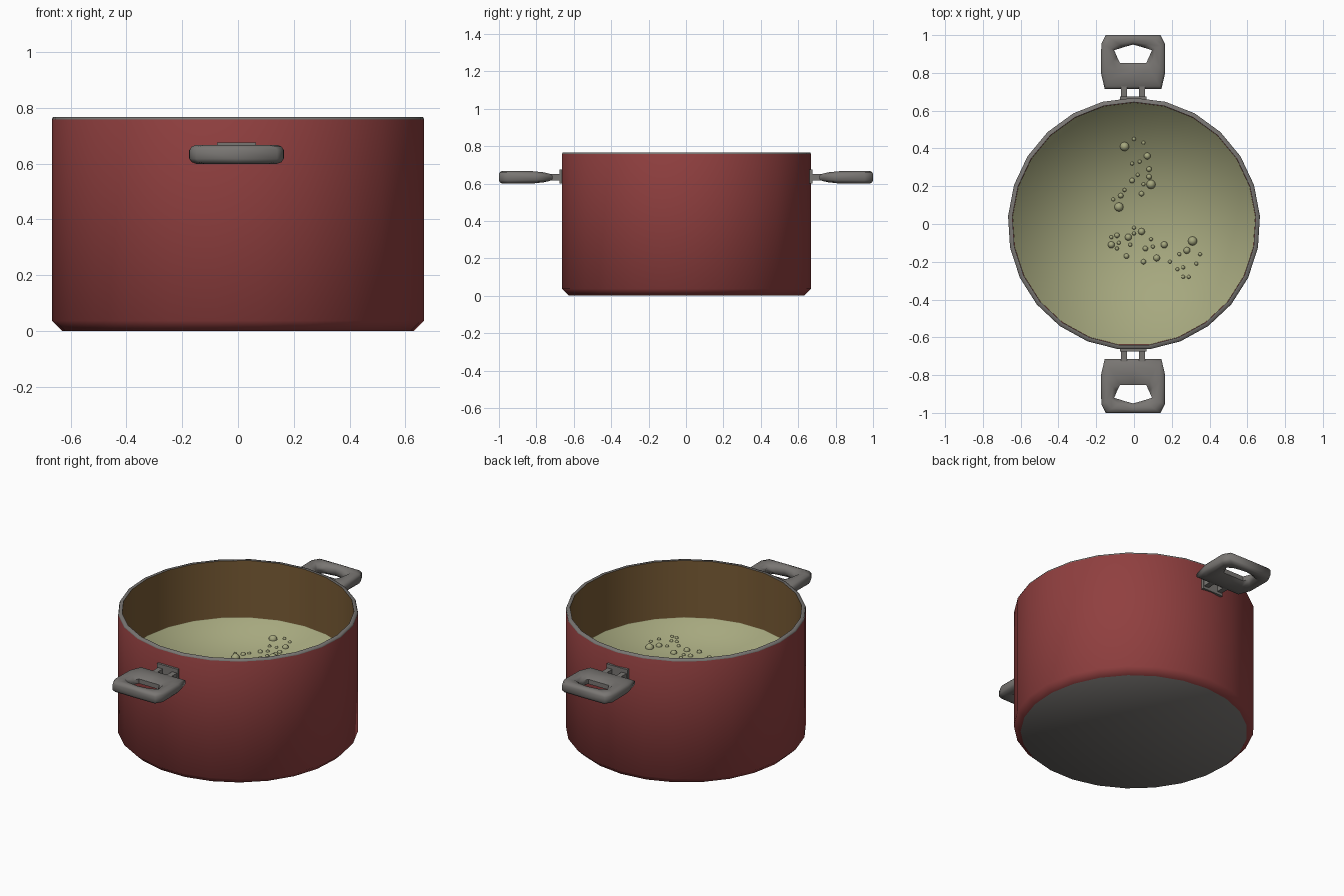
import bpy
import bmesh
from math import cos, sin, pi, radians

SIDES = 25
SOUP_Z = 0.415

cube = bpy.data.objects.get("Cube")
if cube:
    bpy.data.objects.remove(cube, do_unlink=True)


def make_material(name, r, g, b):
    mat = bpy.data.materials.new(name)
    mat.use_nodes = True
    colour = (r, g, b, 1)
    mat.diffuse_color = colour
    mat.node_tree.nodes["Principled BSDF"].inputs["Base Color"].default_value = colour
    return mat


red = make_material("red enamel", 0.28, 0.05, 0.05)
grey = make_material("grey metal", 0.19, 0.18, 0.17)
brown = make_material("brown lining", 0.19, 0.105, 0.035)
green = make_material("pale green soup", 0.38, 0.39, 0.21)


def finish(bm, name, materials, angle):
    """Turn a bmesh into a smooth-shaded object."""
    bmesh.ops.remove_doubles(bm, verts=bm.verts, dist=0.0001)
    mesh = bpy.data.meshes.new(name)
    bm.to_mesh(mesh)
    bm.free()
    for mat in materials:
        mesh.materials.append(mat)
    obj = bpy.data.objects.new(name, mesh)
    bpy.context.collection.objects.link(obj)
    bpy.ops.object.select_all(action="DESELECT")
    obj.select_set(True)
    bpy.context.view_layer.objects.active = obj
    if angle >= 180:
        bpy.ops.object.shade_smooth()
    else:
        bpy.ops.object.shade_smooth_by_angle(angle=radians(angle))
    return obj


def lathe(name, profile, slots, materials, angle):
    """Spin a profile of (radius, z); each span takes its own material slot."""
    bm = bmesh.new()
    rings = []
    for r, z in profile:
        if r == 0:
            rings.append([bm.verts.new((0, 0, z))] * SIDES)
            continue
        turn = [2 * pi * i / SIDES + pi / 2 for i in range(SIDES)]
        rings.append([bm.verts.new((r * cos(a), r * sin(a), z)) for a in turn])
    for low, high, slot in zip(rings, rings[1:], slots):
        for i in range(SIDES):
            j = (i + 1) % SIDES
            corners = list(dict.fromkeys((low[i], low[j], high[j], high[i])))
            bm.faces.new(corners).material_index = slot
    return finish(bm, name, materials, angle)


# Pot: base, chamfer, wall, rim and lining
lathe("pot",
      [(0, 0), (0.63, 0), (0.668, 0.037), (0.668, 0.758),
       (0.664, 0.767), (0.645, 0.767), (0.645, SOUP_Z - 0.02)],
      [0, 1, 1, 0, 0, 2], [grey, red, brown], 80)

# Soup with a tiny raised edge
lathe("soup", [(0.644, SOUP_Z + 0.004), (0.644, SOUP_Z), (0, SOUP_Z)],
      [0, 0], [green], 180)

# Bubbles grouped by radius, positions in hundredths
bubbles = {
    0.024: [(-5, 41), (9, 21), (-8, 9), (31, -9)],
    0.018: [(7, 36), (4, -4), (-3, -7), (-12, -11), (12, -18), (16, -11), (28, -14)],
    0.014: [(8, 29), (8, 25), (-1, 23), (4, 16), (-7, 15), (-9, -6), (-4, -17),
            (6, -13), (5, -20)],
    0.010: [(0, 45), (5, 43), (-1, 32), (3, 33), (2, 26), (5, 21), (-5, 18),
            (-11, 13), (0, -2), (0, -5), (-12, -7), (-8, -10), (-9, -13), (-2, -11),
            (9, -8), (10, -12), (24, -16), (19, -20), (35, -16), (33, -21),
            (26, -23), (23, -24), (26, -28), (29, -28)],
}
bm = bmesh.new()
for radius, spots in bubbles.items():
    for x, y in spots:
        made = bmesh.ops.create_uvsphere(bm, u_segments=12, v_segments=8, radius=radius)
        bmesh.ops.translate(bm, verts=made["verts"], vec=(x / 100, y / 100, SOUP_Z))
finish(bm, "bubbles", [green], 180)

# Handle grip: half outlines of the outer edge and the hole, from pot to tip
OUTER = [(0, 0.715), (0.15, 0.715), (0.17, 0.80), (0.168, 0.955), (0.145, 1.0), (0, 1.0)]
HOLE = [(0, 0.853), (0.07, 0.853), (0.085, 0.885), (0.1, 0.92), (0.05, 0.936), (0, 0.95)]
# Cross-section: share of the way from edge to hole, half thickness
SECTION = [(0, 0.016), (0.1, 0.028), (0.35, 0.034), (0.75, 0.031), (1, 0.014)]
LOOP = SECTION + [(t, -h) for t, h in reversed(SECTION)]
HANDLE_X, HANDLE_Z = -0.005, 0.633


def full_outline(half):
    return half + [(-x, y) for x, y in half[-2:0:-1]]


def add_box(bm, x, y, z, sx, sy, sz):
    made = bmesh.ops.create_cube(bm, size=1)
    bmesh.ops.scale(bm, verts=made["verts"], vec=(sx, sy, sz))
    bmesh.ops.translate(bm, verts=made["verts"], vec=(x, y, z))


def handle(name, side):
    bm = bmesh.new()
    rings = []
    for (ox, oy), (hx, hy) in zip(full_outline(OUTER), full_outline(HOLE)):
        ring = []
        for t, h in LOOP:
            y = oy + (hy - oy) * t
            taper = min(1, 0.65 + (y - 0.715) * 3)
            ring.append(bm.verts.new((HANDLE_X + ox + (hx - ox) * t, side * y,
                                      HANDLE_Z + h * taper)))
        rings.append(ring)
    for k, ring in enumerate(rings):
        after = rings[(k + 1) % len(rings)]
        for i in range(len(LOOP)):
            j = (i + 1) % len(LOOP)
            bm.faces.new((ring[i], ring[j], after[j], after[i]))
    bmesh.ops.recalc_face_normals(bm, faces=bm.faces)
    finish(bm, name + "_grip", [grey], 60)
    # Two posts and the plate fixed to the wall
    bm = bmesh.new()
    for x in (-0.048, 0.048):
        add_box(bm, HANDLE_X + x, side * 0.695, HANDLE_Z, 0.032, 0.08, 0.036)
    add_box(bm, HANDLE_X, side * 0.666, HANDLE_Z + 0.004, 0.14, 0.02, 0.076)
    finish(bm, name + "_mount", [grey], 30)


handle("front_handle", -1)
handle("back_handle", 1)
